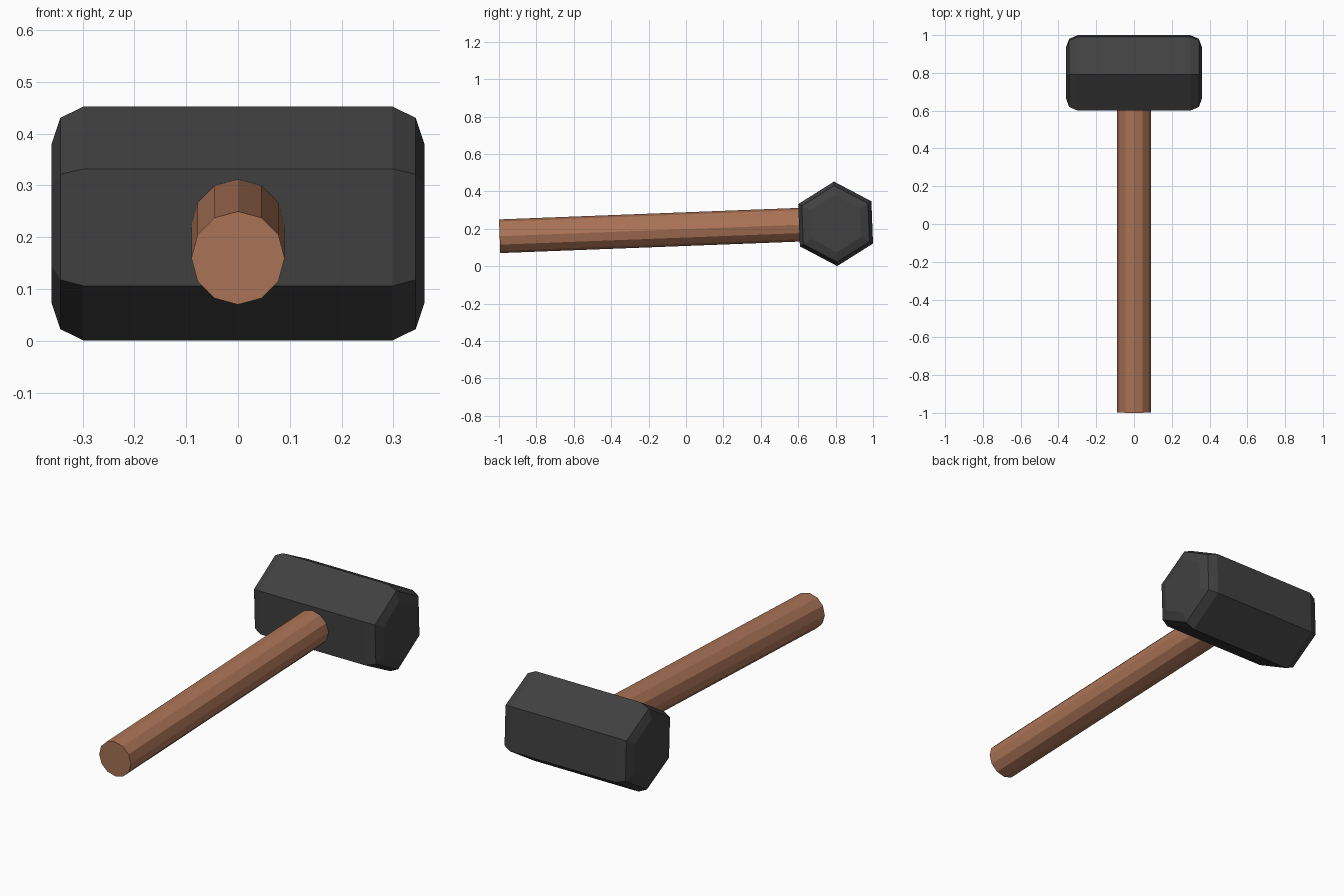
import bpy, bmesh, math
from mathutils import Matrix

if "Cube" in bpy.data.objects:
    bpy.data.objects.remove(bpy.data.objects["Cube"])

TILT = math.radians(2.2)


def material(name, rgb):
    m = bpy.data.materials.new(name)
    m.diffuse_color = (*rgb, 1)
    m.use_nodes = True
    m.node_tree.nodes["Principled BSDF"].inputs["Base Color"].default_value = m.diffuse_color
    return m


def lathe(name, rings, sides, matrix, mat):
    """Flat-sided solid along local X from (position, radius) rings."""
    bm = bmesh.new()
    loops = []
    for x, r in rings:
        loops.append([bm.verts.new((x, r * math.sin(2 * math.pi * i / sides),
                                    r * math.cos(2 * math.pi * i / sides)))
                      for i in range(sides)])
    for a, b in zip(loops, loops[1:]):
        for i in range(sides):
            j = (i + 1) % sides
            bm.faces.new((a[i], a[j], b[j], b[i]))
    bm.faces.new(loops[0])
    bm.faces.new(loops[-1])
    bmesh.ops.recalc_face_normals(bm, faces=bm.faces)
    mesh = bpy.data.meshes.new(name)
    bm.to_mesh(mesh)
    bm.free()
    mesh.materials.append(mat)
    ob = bpy.data.objects.new(name, mesh)
    ob.matrix_world = matrix
    bpy.context.collection.objects.link(ob)
    return ob


iron = material("dark iron", (0.052, 0.052, 0.052))
wood = material("brown wood", (0.41, 0.175, 0.095))
tilt = Matrix.Rotation(TILT, 4, 'X')

# Hexagonal head with rounded-off ends
half = [(0.298, 0.226), (0.343, 0.204), (0.36, 0.153)]
rings = [(-x, r) for x, r in reversed(half)] + half
lathe("hammer_head", rings, 6, Matrix.Translation((0, 0.8, 0.2265)) @ tilt, iron)

# Twelve-sided handle, running into the head
lathe("handle", [(0, 0.09), (1.8, 0.09)], 12,
      Matrix.Translation((0, -0.9965, 0.16)) @ tilt @ Matrix.Rotation(math.pi / 2, 4, 'Z'), wood)
